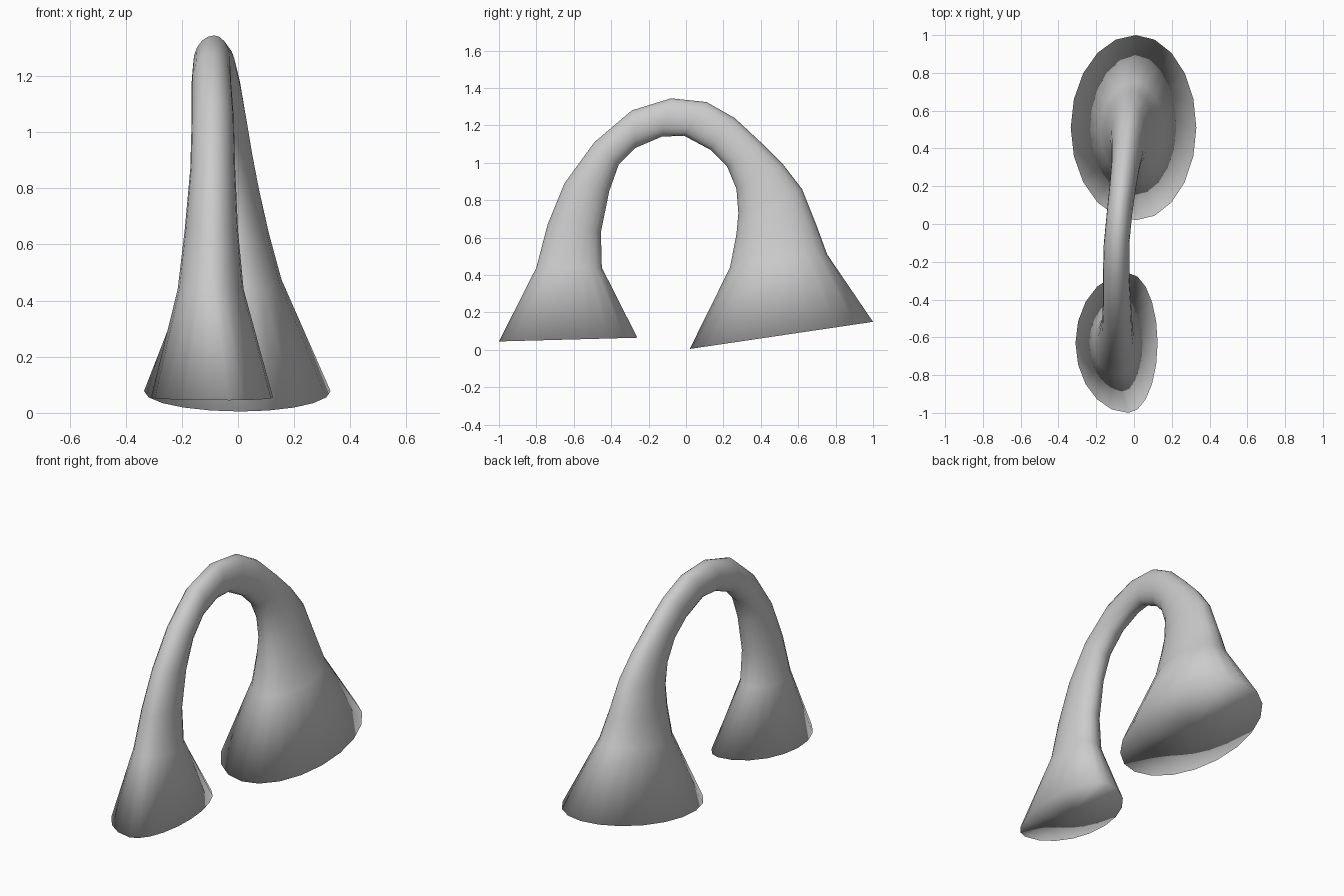
import bpy, bmesh
from math import sin, cos, pi

if "Cube" in bpy.data.objects:
    bpy.data.objects.remove(bpy.data.objects["Cube"])

SIDES = 20

# Cross-sections from the small foot over the top to the large foot:
# outer (y, z), inner (y, z), left x, right x, ridge x
SECTIONS = [
    (-1.00, 0.045, -0.26, 0.065, -0.31, 0.125, -0.03),
    (-0.80, 0.44, -0.45, 0.44, -0.215, 0.02, -0.09),
    (-0.74, 0.67, -0.455, 0.63, -0.19, 0.00, -0.09),
    (-0.65, 0.89, -0.41, 0.85, -0.17, -0.01, -0.09),
    (-0.49, 1.11, -0.36, 0.99, -0.165, -0.015, -0.09),
    (-0.29, 1.28, -0.27, 1.08, -0.165, -0.025, -0.09),
    (-0.08, 1.345, -0.13, 1.14, -0.16, -0.025, -0.085),
    (0.11, 1.325, -0.01, 1.145, -0.145, -0.01, -0.075),
    (0.26, 1.24, 0.13, 1.07, -0.13, 0.01, -0.06),
    (0.40, 1.11, 0.22, 0.98, -0.12, 0.03, -0.045),
    (0.52, 0.99, 0.27, 0.86, -0.12, 0.05, -0.03),
    (0.62, 0.86, 0.28, 0.73, -0.125, 0.075, -0.02),
    (0.70, 0.66, 0.27, 0.62, -0.15, 0.11, -0.01),
    (0.755, 0.51, 0.235, 0.44, -0.18, 0.155, 0.0),
    (1.00, 0.15, 0.02, 0.005, -0.335, 0.33, 0.01),
]


def add_ring(bm, section):
    """Rounded section between its outer and inner edge."""
    oy, oz, iy, iz, left, right, mid = section
    ring = []
    for k in range(SIDES):
        a = 2 * pi * k / SIDES
        c, s = cos(a), sin(a)
        t = (1 + c) / 2
        x = mid + s * (right - mid if s > 0 else mid - left)
        ring.append(bm.verts.new((x, iy + (oy - iy) * t, iz + (oz - iz) * t)))
    return ring


def add_sole(bm, ring):
    """Closes a foot with a fan."""
    centre = sum((v.co for v in ring[1:]), ring[0].co.copy()) / SIDES
    hub = bm.verts.new(centre)
    for k in range(SIDES):
        bm.faces.new((ring[k], ring[(k + 1) % SIDES], hub))


# Arched body with two flared feet
bm = bmesh.new()
rings = [add_ring(bm, s) for s in SECTIONS]
for a, b in zip(rings, rings[1:]):
    for k in range(SIDES):
        n = (k + 1) % SIDES
        bm.faces.new((a[k], a[n], b[n], b[k]))
add_sole(bm, rings[0])
add_sole(bm, rings[-1])
bmesh.ops.recalc_face_normals(bm, faces=bm.faces)
for f in bm.faces:
    f.smooth = True

mesh = bpy.data.meshes.new("flared_arch")
bm.to_mesh(mesh)
bm.free()
arch = bpy.data.objects.new("flared_arch", mesh)
bpy.context.collection.objects.link(arch)
